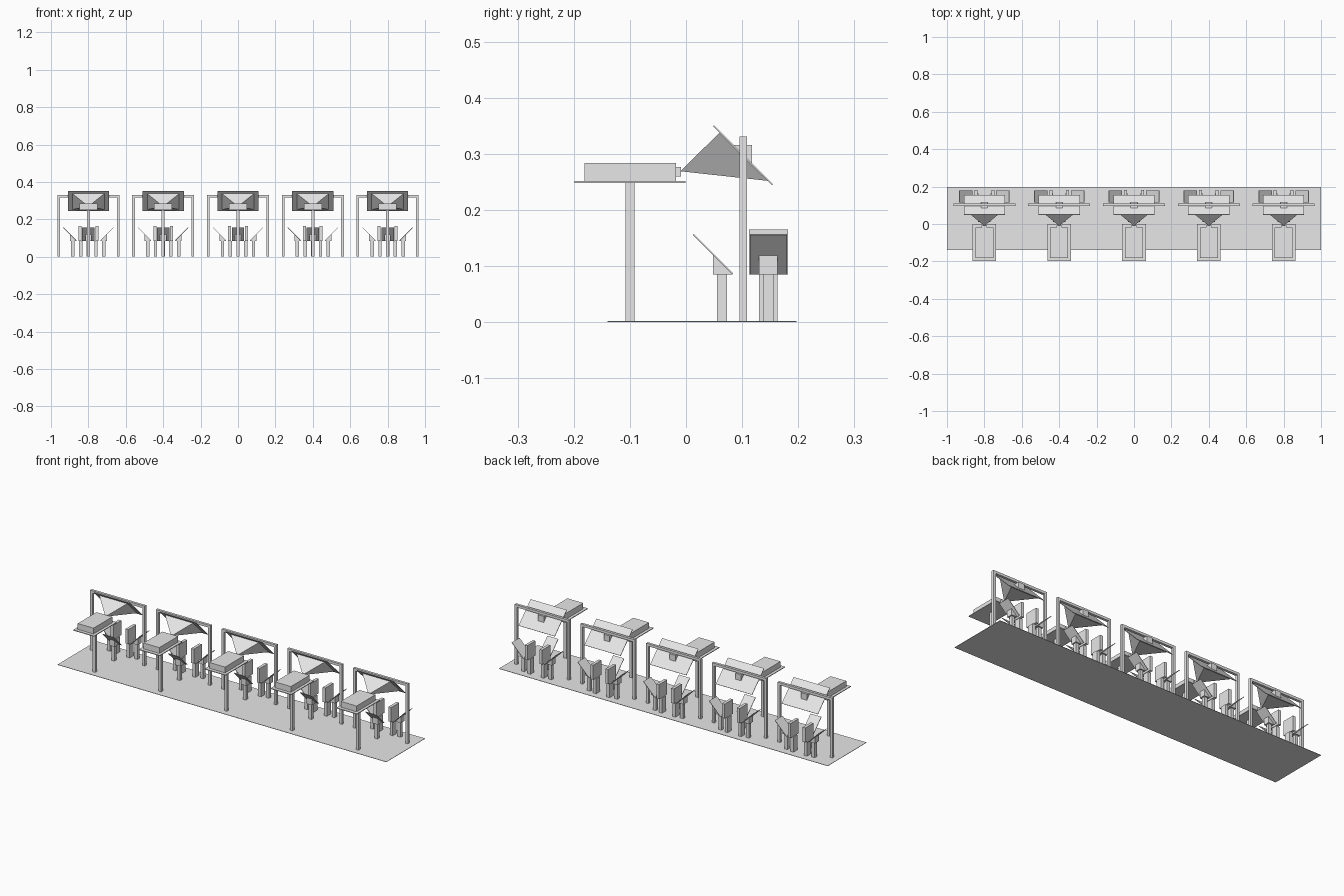
import bpy, bmesh
from math import pi
from mathutils import Matrix, Vector

cube = bpy.data.objects.get("Cube")
if cube:
    bpy.data.objects.remove(cube, do_unlink=True)

grey = bpy.data.materials.new("light_grey")
grey.use_nodes = True
grey.diffuse_color = (0.8, 0.8, 0.8, 1)
grey.node_tree.nodes["Principled BSDF"].inputs["Base Color"].default_value = (0.8, 0.8, 0.8, 1)


def finish(name, bm):
    bmesh.ops.recalc_face_normals(bm, faces=bm.faces)
    mesh = bpy.data.meshes.new(name)
    bm.to_mesh(mesh)
    bm.free()
    mesh.materials.append(grey)
    obj = bpy.data.objects.new(name, mesh)
    bpy.context.collection.objects.link(obj)
    return obj


def box(name, x, y, z):
    """Box from (min, max) ranges."""
    bm = bmesh.new()
    bmesh.ops.create_cube(bm, size=1)
    for v in bm.verts:
        for i, (lo, hi) in enumerate((x, y, z)):
            v.co[i] = hi if v.co[i] > 0 else lo
    return finish(name, bm)


def prism(name, profile, width, place):
    """Side profile of (outward, up) points, extruded to a width."""
    bm = bmesh.new()
    face = bm.faces.new([bm.verts.new((u, -width / 2, z)) for u, z in profile])
    side = bmesh.ops.extrude_face_region(bm, geom=[face])["geom"]
    bmesh.ops.translate(bm, verts=[g for g in side if isinstance(g, bmesh.types.BMVert)],
                        vec=(0, width, 0))
    bm.transform(place)
    return finish(name, bm)


def slanted(a, b, t):
    """Profile of a thin 45 degree sheet between two points."""
    d = (Vector(b) - Vector(a)).normalized()
    n = Vector((-d.y, d.x)) * t
    return [a, b, tuple(Vector(b) + n), tuple(Vector(a) + n)]


def placed(x, y, angle):
    return Matrix.Translation((x, y, 0)) @ Matrix.Rotation(angle, 4, 'Z')


def panel_stand(side, place):
    """Tilted panel on a wedge and a leg."""
    base = 0.085
    return [
        prism(side + "_tilted_panel", slanted((0, base), (0.07, base + 0.07), 0.003), 0.066, place),
        prism(side + "_panel_wedge", [(0, base), (0.034, base), (0.034, base + 0.034)], 0.033, place),
        prism(side + "_panel_leg", [(0.009, 0), (0.027, 0), (0.027, base), (0.009, base)], 0.018, place),
    ]


def light_beam():
    """Pyramid from the lens to the screen."""
    bm = bmesh.new()
    tip = bm.verts.new((0, -0.01, 0.269))
    rim = [bm.verts.new(p) for p in ((-0.085, 0.059, 0.337), (0.085, 0.059, 0.337),
                                     (0.085, 0.145, 0.252), (-0.085, 0.145, 0.252))]
    bm.faces.new(rim)
    for i in range(4):
        bm.faces.new((tip, rim[i], rim[(i + 1) % 4]))
    return finish("light_beam", bm)


# Floor
box("floor", (-1, 1), (-0.14, 0.197), (0, 0.002))

# One station: projector table
parts = [
    box("table_pole", (-0.008, 0.008), (-0.108, -0.092), (0, 0.248)),
    box("table_top", (-0.063, 0.063), (-0.199, -0.001), (0.248, 0.252)),
    box("projector_body", (-0.048, 0.048), (-0.181, -0.018), (0.252, 0.284)),
    box("projector_lens", (-0.015, 0.015), (-0.018, -0.009), (0.26, 0.277)),
    light_beam(),
]

# Screen with its wedge, hung from a frame
back = placed(0, 0, pi / 2)
parts += [
    prism("screen", slanted((0.048, 0.349), (0.153, 0.244), 0.003), 0.22, back),
    prism("screen_wedge", [(0.118, 0.282), (0.118, 0.316), (0.084, 0.316)], 0.035, back),
    box("frame_beam", (-0.166, 0.166), (0.095, 0.109), (0.317, 0.331)),
]

# Frame posts, upright panels and their pedestals on both sides
for side, s in (("left", 1), ("right", -1)):
    def span(a, b):
        return tuple(sorted((s * a, s * b)))
    parts += [
        box(side + "_frame_post", span(0.152, 0.166), (0.095, 0.109), (0, 0.317)),
        box(side + "_upright_panel", span(0.037, 0.053), (0.112, 0.182), (0.085, 0.165)),
        box(side + "_pedestal", span(0.032, 0.05), (0.13, 0.163), (0, 0.085)),
    ]

# Three tilted panel stands
parts += panel_stand("left", placed(0.065, 0.147, 0))
parts += panel_stand("right", placed(-0.065, 0.147, pi))
parts += panel_stand("front", placed(0, 0.082, -pi / 2))

# Repeat the station along the row
for i in range(5):
    offset = 0.4 * (i - 2)
    for part in parts:
        if i == 2:
            continue
        copy = part.copy()
        copy.name = f"{part.name}_{i + 1}"
        copy.location.x = offset
        bpy.context.collection.objects.link(copy)
